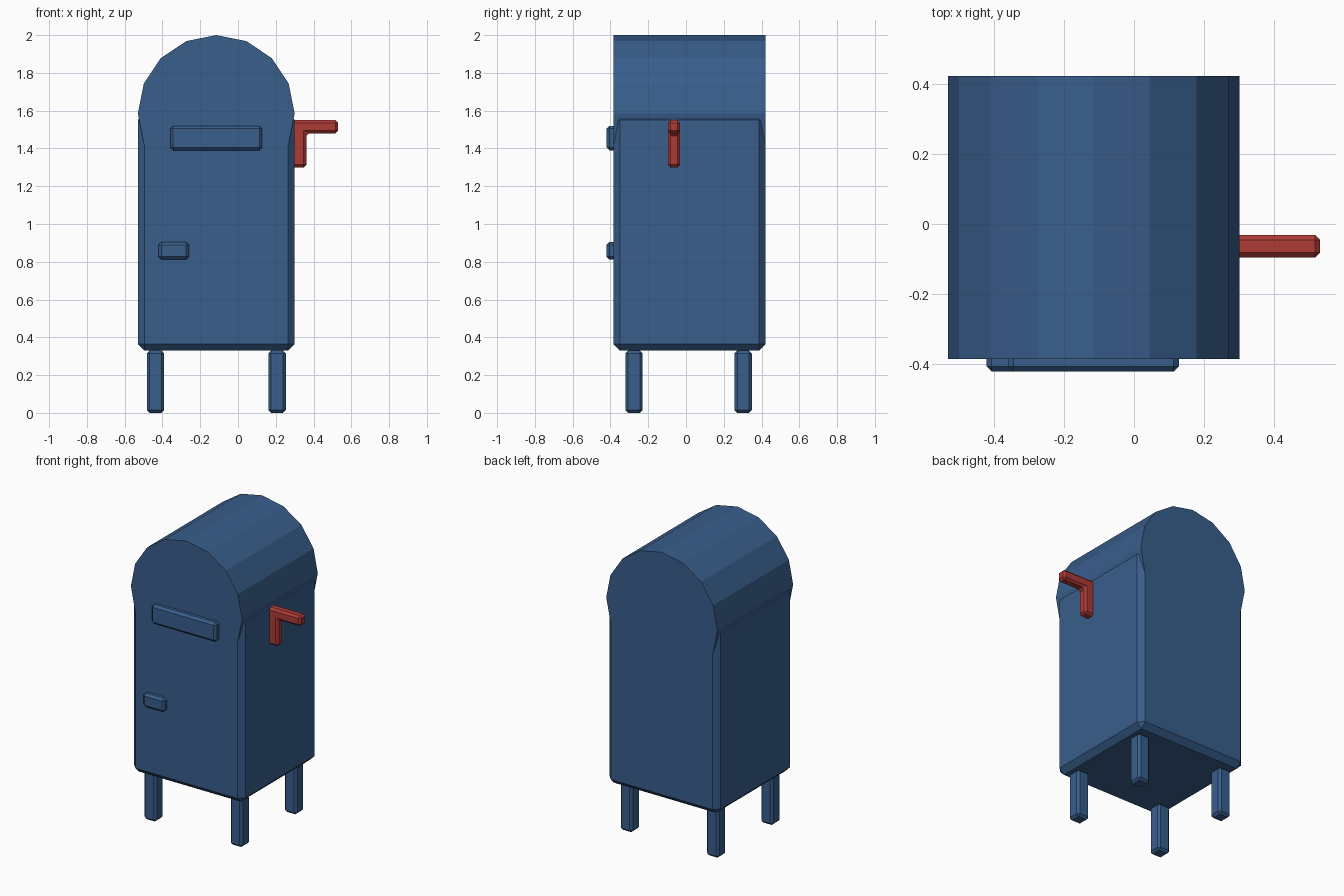
import bpy, bmesh, math
from mathutils import Matrix

cube = bpy.data.objects.get("Cube")
if cube:
    bpy.data.objects.remove(cube, do_unlink=True)


def make_material(name, rgb):
    mat = bpy.data.materials.new(name)
    mat.use_nodes = True
    mat.diffuse_color = (*rgb, 1)
    mat.node_tree.nodes["Principled BSDF"].inputs["Base Color"].default_value = (*rgb, 1)
    return mat


blue = make_material("postal blue", (0.040, 0.112, 0.260))
red = make_material("flag red", (0.42, 0.044, 0.036))


def add_object(name, bm, mat, bevel=0):
    bmesh.ops.recalc_face_normals(bm, faces=bm.faces)
    mesh = bpy.data.meshes.new(name)
    bm.to_mesh(mesh)
    bm.free()
    mesh.materials.append(mat)
    obj = bpy.data.objects.new(name, mesh)
    bpy.context.collection.objects.link(obj)
    if bevel:
        mod = obj.modifiers.new("chamfer", "BEVEL")
        mod.width = bevel
        mod.segments = 1
        mod.limit_method = "ANGLE"
    return obj


def box(name, xs, ys, zs, mat, bevel):
    """Chamfered box spanning three (low, high) ranges."""
    spans = (xs, ys, zs)
    bm = bmesh.new()
    bmesh.ops.create_cube(bm, size=1)
    for v in bm.verts:
        v.co = [(lo + hi) / 2 + c * (hi - lo) for c, (lo, hi) in zip(v.co, spans)]
    return add_object(name, bm, mat, bevel)


CENTER_X, CENTER_Y = -0.115, 0.0185
RADIUS, DEPTH = 0.415, 0.807
ROOF_Z, FLOOR_Z = 1.585, 0.33
FRONT_Y, BACK_Y = CENTER_Y - DEPTH / 2, CENTER_Y + DEPTH / 2

# Main body
box("body", (CENTER_X - RADIUS, CENTER_X + RADIUS), (FRONT_Y, BACK_Y),
    (FLOOR_Z, ROOF_Z), blue, 0.035)

# Sixteen-sided barrel roof lying front to back
bm = bmesh.new()
bmesh.ops.create_cone(bm, cap_ends=True, segments=16, radius1=RADIUS,
                      radius2=RADIUS, depth=DEPTH)
bm.transform(Matrix.Translation((CENTER_X, CENTER_Y, ROOF_Z))
             @ Matrix.Rotation(math.pi / 2, 4, "X"))
add_object("barrel_roof", bm, blue)

# Four legs
HALF = 0.046
for side, sx in (("right", -1), ("left", 1)):
    for end, sy in (("front", -1), ("back", 1)):
        x, y = CENTER_X + sx * 0.322, 0.0135 + sy * 0.289
        box(f"{end}_{side}_leg", (x - HALF, x + HALF), (y - HALF, y + HALF),
            (0, FLOOR_Z), blue, 0.015)

# Mail slot cover and door handle on the front
box("mail_slot", (-0.358, 0.128), (-0.42, -0.35), (1.39, 1.52), blue, 0.015)
box("door_handle", (-0.42, -0.26), (-0.42, -0.35), (0.812, 0.905), blue, 0.015)

# L-shaped signal flag on the left side
outline = [(0.285, 1.30), (0.362, 1.30), (0.362, 1.48),
           (0.53, 1.48), (0.53, 1.55), (0.285, 1.55)]
bm = bmesh.new()
face = bm.faces.new([bm.verts.new((x, -0.095, z)) for x, z in outline])
grown = bmesh.ops.extrude_face_region(bm, geom=[face], use_keep_orig=True)
new_verts = [g for g in grown["geom"] if isinstance(g, bmesh.types.BMVert)]
bmesh.ops.translate(bm, verts=new_verts, vec=(0, 0.063, 0))
add_object("signal_flag", bm, red, 0.014)
